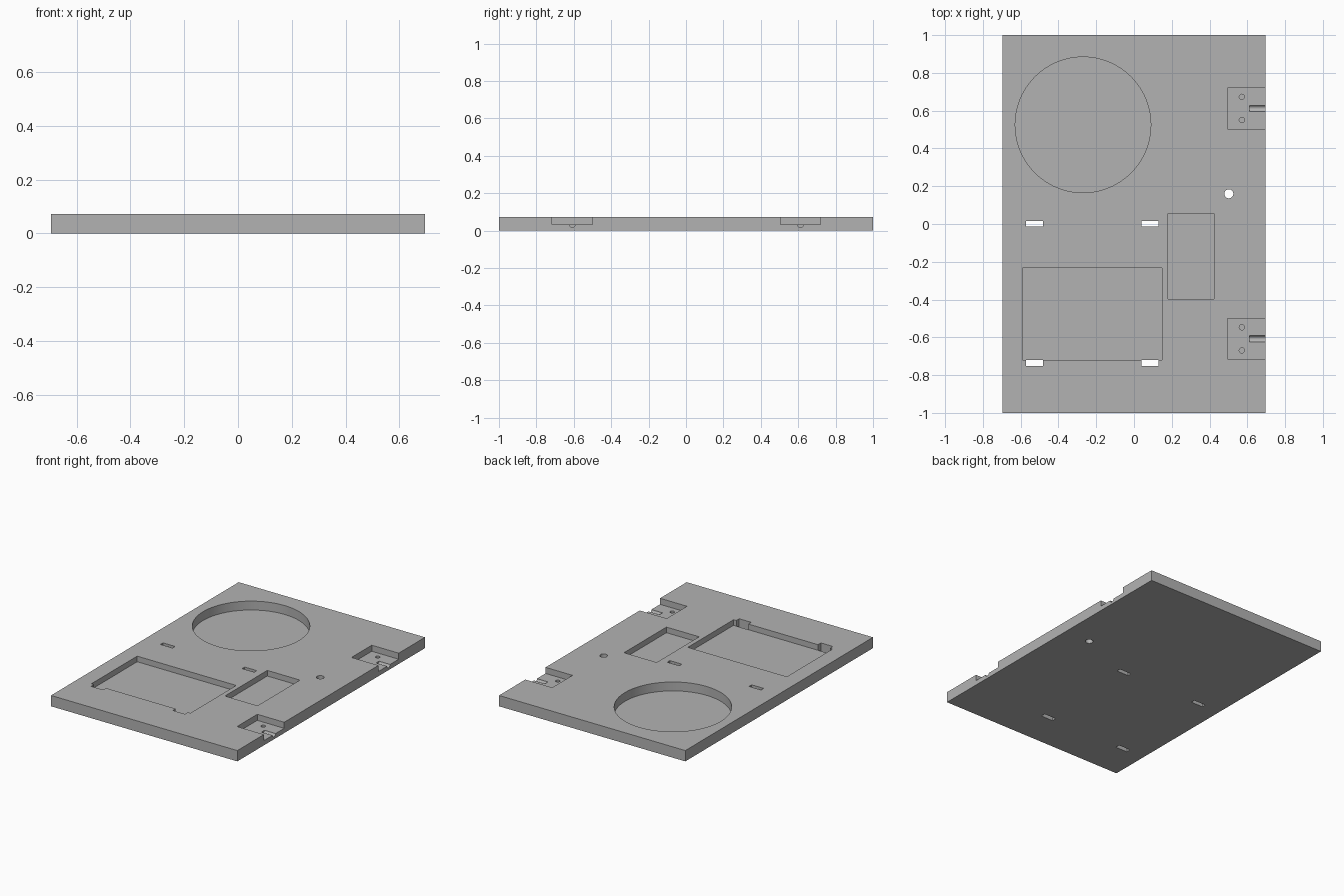
import bpy, math

if "Cube" in bpy.data.objects:
    bpy.data.objects.remove(bpy.data.objects["Cube"])

THICK = 0.073
TOP = THICK + 0.02          # cutters poke out above the plate

grey = bpy.data.materials.new("grey")
grey.diffuse_color = (0.45, 0.45, 0.45, 1)
grey.use_nodes = True
grey.node_tree.nodes["Principled BSDF"].inputs["Base Color"].default_value = grey.diffuse_color


def box(name, x0, x1, y0, y1, z0, z1):
    bpy.ops.mesh.primitive_cube_add(
        size=1, location=((x0 + x1) / 2, (y0 + y1) / 2, (z0 + z1) / 2))
    ob = bpy.context.object
    ob.name = name
    ob.scale = (x1 - x0, y1 - y0, z1 - z0)
    bpy.ops.object.transform_apply(location=True, rotation=True, scale=True)
    ob.data.materials.append(grey)
    return ob


def rod(name, centre, radius, length, sides=32, along_x=False):
    bpy.ops.mesh.primitive_cylinder_add(
        vertices=sides, radius=radius, depth=length, location=centre,
        rotation=(0, math.pi / 2 if along_x else 0, 0))
    ob = bpy.context.object
    ob.name = name
    bpy.ops.object.transform_apply(location=True, rotation=True, scale=True)
    ob.data.materials.append(grey)
    return ob


def hole(name, x, y, radius, floor, sides=32):
    return rod(name, (x, y, (floor + TOP) / 2), radius, TOP - floor, sides)


plate = box("base_plate", -0.695, 0.695, -1, 1, 0, THICK)

# Recesses and the through hole
cutters = [
    hole("round_recess", -0.27, 0.525, 0.359, 0.013, 96),
    box("large_recess", -0.59, 0.149, -0.72, -0.232, 0.035, TOP),
    box("small_recess", 0.18, 0.424, -0.397, 0.055, 0.035, TOP),
    hole("cable_hole", 0.502, 0.16, 0.024, -0.02),
]

# Strap slots cut right through
for x in (-0.526, 0.084):
    for y0, y1 in ((-0.012, 0.016), (-0.751, -0.7195)):
        cutters.append(box("strap_slot", x - 0.045, x + 0.045, y0, y1, -0.02, TOP))

# Hinge pockets with screw holes and a rounded pin groove
for y in (-0.608, 0.612):
    cutters.append(box("hinge_pocket", 0.494, 0.72, y - 0.108, y + 0.108, 0.032, TOP))
    cutters.append(rod("pin_groove", (0.667, y, 0.033), 0.0165, 0.11, 32, True))
    for s in (-1, 1):
        cutters.append(hole("screw_hole", 0.571, y + s * 0.061, 0.014, 0.01))

for c in cutters:
    m = plate.modifiers.new(c.name, 'BOOLEAN')
    m.operation = 'DIFFERENCE'
    m.solver = 'EXACT'
    m.object = c

# Apply the cuts, then drop the cutters
bpy.ops.object.select_all(action='DESELECT')
plate.select_set(True)
bpy.context.view_layer.objects.active = plate
for m in list(plate.modifiers):
    bpy.ops.object.modifier_apply(modifier=m.name)
for c in cutters:
    bpy.data.objects.remove(c, do_unlink=True)
bpy.ops.object.shade_smooth_by_angle(angle=math.radians(30))
